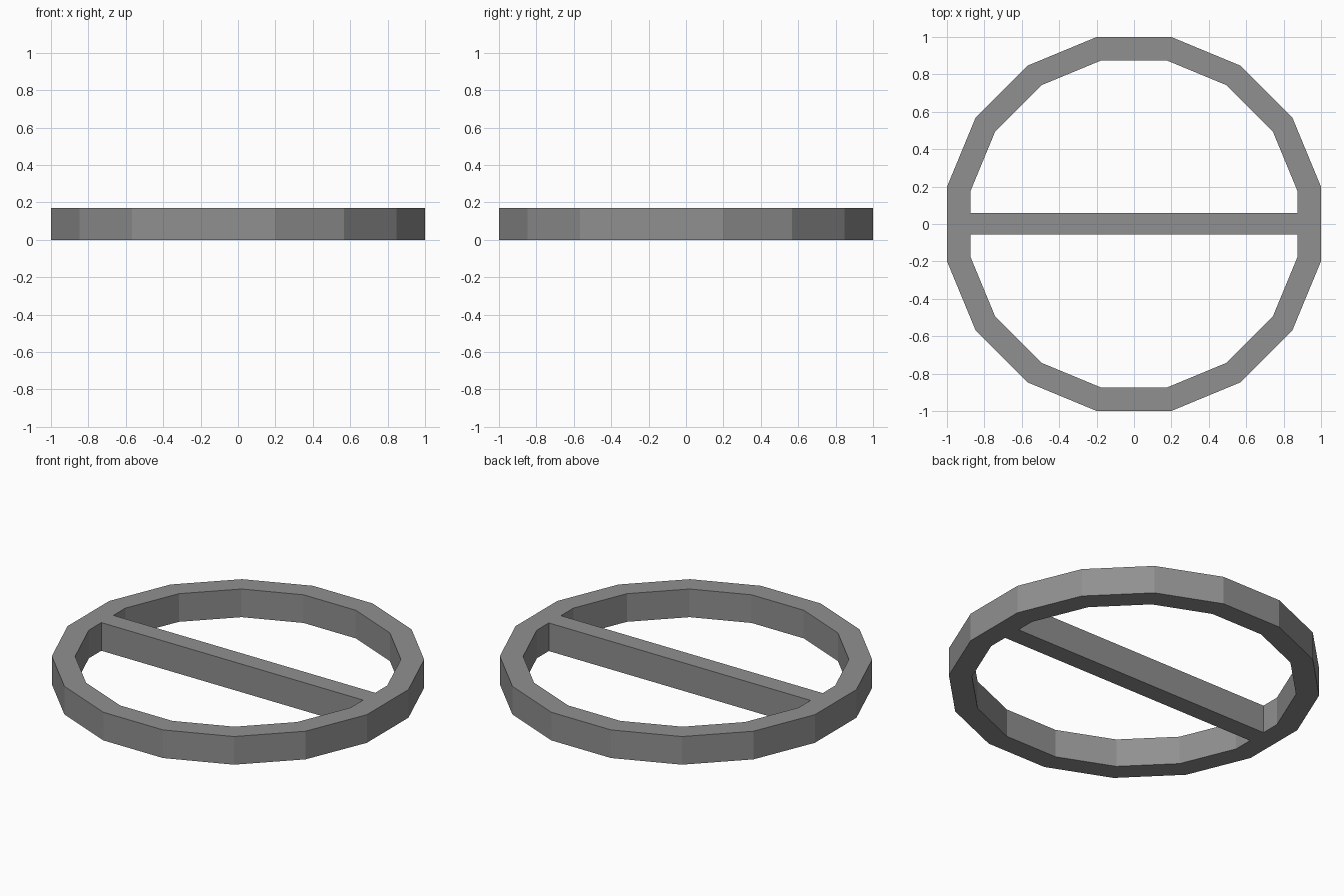
import bpy, bmesh
from math import cos, sin, pi

if "Cube" in bpy.data.objects:
    bpy.data.objects.remove(bpy.data.objects["Cube"])

SIDES, HEIGHT = 16, 0.17
OUTER, INNER = 1.0, 0.875          # flat-to-centre distances
BAR_TOP, BAR_BOTTOM = 0.06, -0.055


def polygon(apothem, start=0, count=SIDES):
    r = apothem / cos(pi / SIDES)
    return [(r * cos((i + 0.5) * 2 * pi / SIDES), r * sin((i + 0.5) * 2 * pi / SIDES))
            for i in range(start, start + count)]


# Ring outline and the two D-shaped openings either side of the crossbar
half = SIDES // 2
loops = [
    polygon(OUTER),
    polygon(INNER, 0, half) + [(-INNER, BAR_TOP), (INNER, BAR_TOP)],
    polygon(INNER, half, half) + [(INNER, BAR_BOTTOM), (-INNER, BAR_BOTTOM)],
]

bm = bmesh.new()
edges = []
for loop in loops:
    vs = [bm.verts.new((x, y, 0)) for x, y in loop]
    edges += [bm.edges.new((vs[i - 1], vs[i])) for i in range(len(vs))]

# Fill the flat profile and raise it into a solid
bmesh.ops.triangle_fill(bm, edges=edges, use_beauty=True, normal=(0, 0, 1))
ext = bmesh.ops.extrude_face_region(bm, geom=bm.faces[:], use_keep_orig=True)
top = [g for g in ext["geom"] if isinstance(g, bmesh.types.BMVert)]
bmesh.ops.translate(bm, verts=top, vec=(0, 0, HEIGHT))
bmesh.ops.recalc_face_normals(bm, faces=bm.faces[:])

mesh = bpy.data.meshes.new("ring_with_crossbar")
bm.to_mesh(mesh)
bm.free()

# Dark grey finish
mat = bpy.data.materials.new("dark_grey")
mat.diffuse_color = (0.28, 0.28, 0.28, 1)
mat.use_nodes = True
mat.node_tree.nodes["Principled BSDF"].inputs["Base Color"].default_value = mat.diffuse_color
mesh.materials.append(mat)

obj = bpy.data.objects.new("ring_with_crossbar", mesh)
bpy.context.collection.objects.link(obj)
